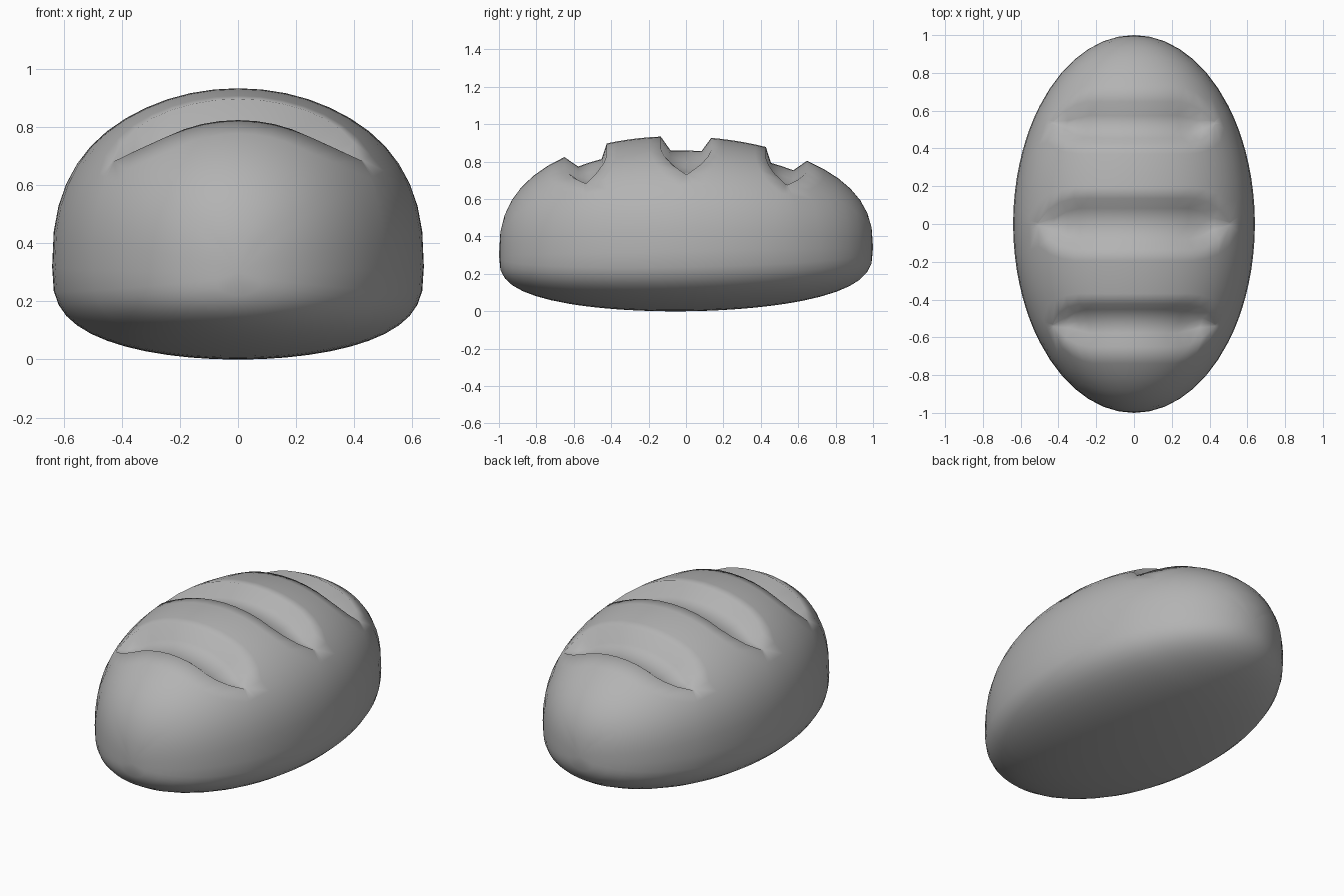
import bpy, bmesh
from math import sin, cos, asin, pi, radians
from mathutils import Vector

cube = bpy.data.objects.get("Cube")
if cube:
    bpy.data.objects.remove(cube, do_unlink=True)

HALF_WIDTH = 0.64
COLUMNS = 48                     # points around each cross-section
GROOVES = [(-0.537, 0.113), (0.0, 0.135), (0.537, 0.11)]   # centre, half width
GROOVE_DEPTH = 0.075
# Groove shape by angle away from the top: angle, width factor, depth factor
SHAPE = [(0, 1, 1), (30, 1, 1), (37.5, 0.87, 1), (45, 0.58, 0.7),
         (52.5, 0.06, 0), (67.5, 0.5, 0), (90, 0.8, 0), (180, 0.8, 0)]


def groove_shape(angle):
    for (a, w0, d0), (b, w1, d1) in zip(SHAPE, SHAPE[1:]):
        if angle <= b + 1e-6:
            t = (angle - a) / (b - a)
            return w0 + (w1 - w0) * t, d0 + (d1 - d0) * t
    return SHAPE[-1][1:]


def loaf_point(y, a):
    """Point on the plain loaf: rounded dome above, shallower belly below."""
    ring = max(0.0, 1 - y * y)
    x = HALF_WIDTH * ring ** 0.5 * sin(a)
    lift = ring * cos(a) ** 2
    middle = 0.32 + 0.02 * y
    if cos(a) >= 0:
        z = middle + (0.615 - 0.045 * y) * lift ** 0.4
    else:
        z = middle - (0.32 + 0.008 * y) * lift ** 0.33
    return Vector((x, y, z))


def column_rows(angle):
    """Lengthwise stations of one column as (y, groove depth)."""
    width, depth = groove_shape(angle)
    rows, last = [], -pi / 2
    for centre, half in GROOVES:
        h = half * width
        floor = max(h - 0.048, 0.4 * h)
        steps = 7 if not rows else 5
        first = asin(centre - h)
        # Plain crust leading up to the groove
        rows += [(sin(last + (first - last) * i / steps), 0) for i in range(1, steps)]
        # Lip, floor, lip
        rows += [(centre - h, 0), (centre - floor, depth), (centre, depth),
                 (centre + floor, depth), (centre + h, 0)]
        last = asin(centre + h)
    rows += [(sin(last + (pi / 2 - last) * i / 7), 0) for i in range(1, 7)]
    return rows


# Loaf surface
bm = bmesh.new()
columns = []
for k in range(COLUMNS):
    a = 2 * pi * k / COLUMNS
    off_top = abs((360 * k / COLUMNS + 180) % 360 - 180)
    verts = []
    for y, depth in column_rows(off_top):
        p = loaf_point(y, a)
        inward = Vector((-1.5 * p.x, -0.6 * y, -1)).normalized()
        verts.append(bm.verts.new(p + inward * GROOVE_DEPTH * depth))
    columns.append(verts)

front_tip = bm.verts.new(loaf_point(-1, pi / 2))
back_tip = bm.verts.new(loaf_point(1, pi / 2))
for k, left in enumerate(columns):
    right = columns[(k + 1) % COLUMNS]
    bm.faces.new((front_tip, right[0], left[0]))
    bm.faces.new((back_tip, left[-1], right[-1]))
    for i in range(len(left) - 1):
        bm.faces.new((left[i], right[i], right[i + 1], left[i + 1]))
bmesh.ops.recalc_face_normals(bm, faces=bm.faces)
for face in bm.faces:
    face.smooth = True

mesh = bpy.data.meshes.new("bread_loaf")
bm.to_mesh(mesh)
bm.free()
loaf = bpy.data.objects.new("bread_loaf", mesh)
bpy.context.collection.objects.link(loaf)

# Crust colour
crust = bpy.data.materials.new("grey crust")
crust.use_nodes = True
colour = (0.45, 0.45, 0.45, 1)
crust.diffuse_color = colour
crust.node_tree.nodes["Principled BSDF"].inputs["Base Color"].default_value = colour
mesh.materials.append(crust)
